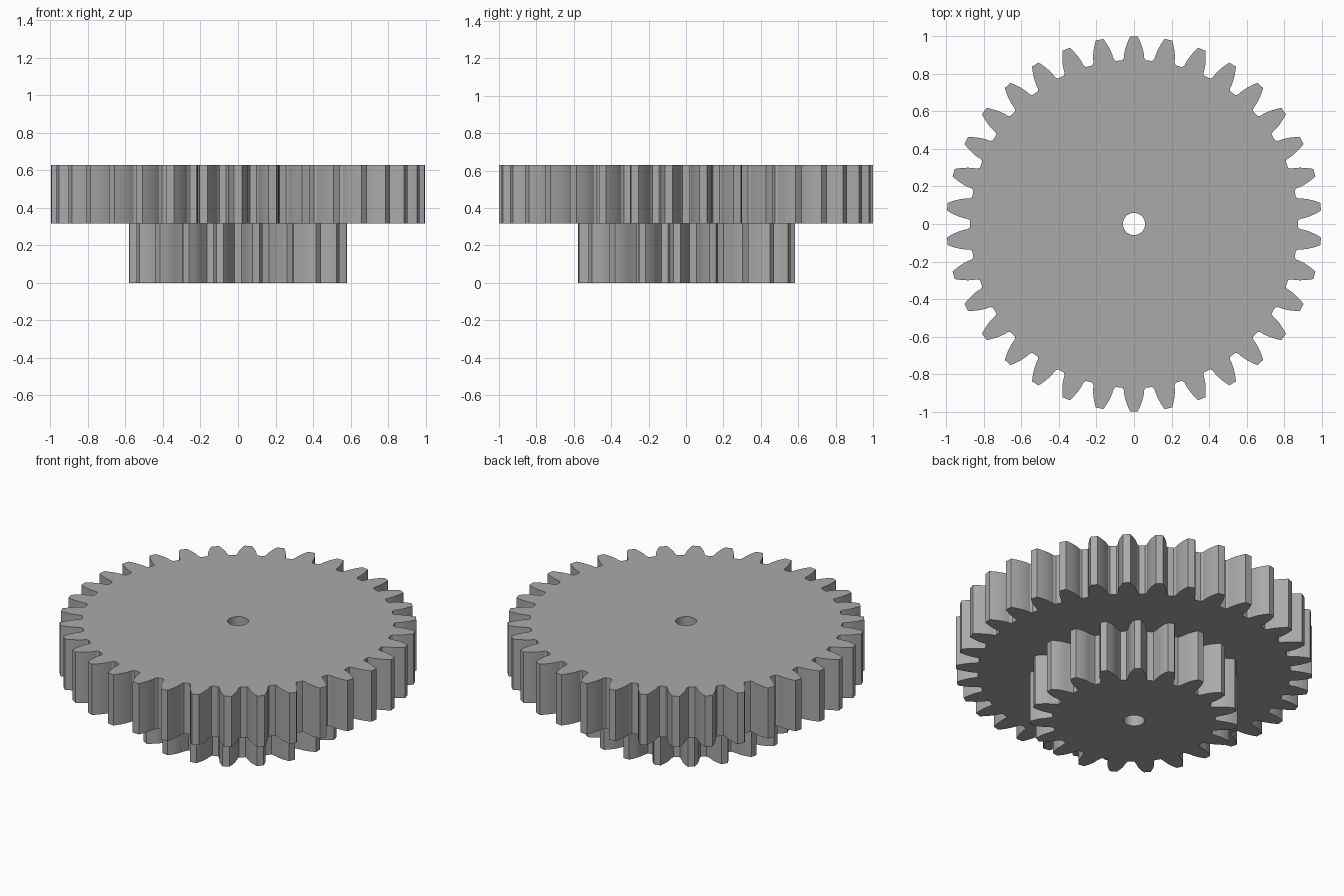
import bpy, bmesh, math

if "Cube" in bpy.data.objects:
    bpy.data.objects.remove(bpy.data.objects["Cube"])

MODULE = 1 / 18          # both gears share one tooth size
HOLE_R = 0.059
FLANK_STEPS = 5

grey = bpy.data.materials.new("plain_grey")
grey.diffuse_color = (0.4, 0.4, 0.4, 1)
grey.use_nodes = True
grey.node_tree.nodes["Principled BSDF"].inputs["Base Color"].default_value = grey.diffuse_color


def gear_outline(teeth):
    """Involute gear profile with one tooth pointing to +y."""
    pitch = MODULE * teeth / 2
    tip, root = pitch + MODULE, pitch - 1.25 * MODULE
    pressure = math.radians(20)
    base = pitch * math.cos(pressure)
    inv = lambda a: math.tan(a) - a
    # half tooth from root to tip: (radius, half angle)
    half = [(root, math.pi / teeth - 0.018 / root)]
    for i in range(FLANK_STEPS + 1):
        r = base + (tip - base) * i / FLANK_STEPS
        a = math.acos(min(1, base / r))
        half.append((r, math.pi / (2 * teeth) + inv(pressure) - inv(a)))
    tooth = [(r, -a) for r, a in half] + [(r, a) for r, a in reversed(half)]
    pts = []
    for k in range(teeth):
        mid = math.pi / 2 + 2 * math.pi * k / teeth
        pts += [(r * math.cos(mid + a), r * math.sin(mid + a)) for r, a in tooth]
    return pts


def make_gear(name, teeth, z0, z1):
    bm = bmesh.new()
    bore = [(HOLE_R * math.cos(2 * math.pi * i / 48),
             HOLE_R * math.sin(2 * math.pi * i / 48)) for i in range(48)]
    # fill between the toothed outline and the bore, then extrude upward
    for loop in (gear_outline(teeth), bore):
        vs = [bm.verts.new((x, y, z0)) for x, y in loop]
        for a, b in zip(vs, vs[1:] + vs[:1]):
            bm.edges.new((a, b))
    bmesh.ops.triangle_fill(bm, use_beauty=True, edges=bm.edges[:])
    ext = bmesh.ops.extrude_face_region(bm, geom=bm.faces[:], use_keep_orig=True)
    top = [g for g in ext["geom"] if isinstance(g, bmesh.types.BMVert)]
    bmesh.ops.translate(bm, verts=top, vec=(0, 0, z1 - z0))
    bmesh.ops.recalc_face_normals(bm, faces=bm.faces[:])
    mesh = bpy.data.meshes.new(name)
    bm.to_mesh(mesh)
    bm.free()
    mesh.materials.append(grey)
    obj = bpy.data.objects.new(name, mesh)
    bpy.context.collection.objects.link(obj)
    bpy.ops.object.select_all(action='DESELECT')
    obj.select_set(True)
    bpy.context.view_layer.objects.active = obj
    bpy.ops.object.shade_smooth_by_angle(angle=math.radians(20))


make_gear("small_gear", 19, 0.0, 0.316)
make_gear("large_gear", 34, 0.316, 0.63)
